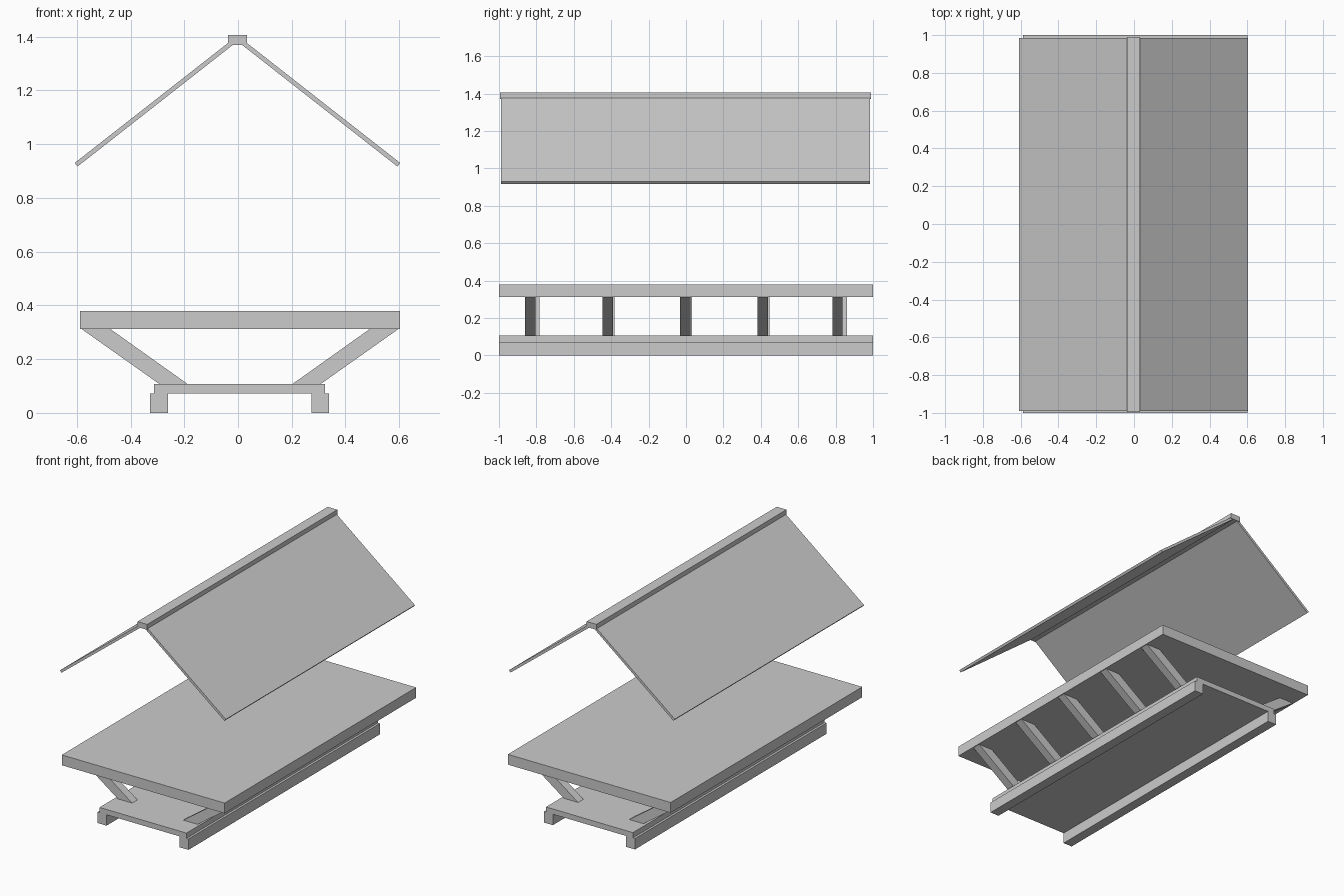
import bpy

if "Cube" in bpy.data.objects:
    bpy.data.objects.remove(bpy.data.objects["Cube"])


def extrude_profile(name, pts, y0, y1):
    """Extrude an (x, z) outline, listed counter-clockwise in the front view, along y."""
    n = len(pts)
    verts = [(x, y0, z) for x, z in pts] + [(x, y1, z) for x, z in pts]
    faces = [tuple(range(n)), tuple(reversed(range(n, 2 * n)))]
    faces += [(i, i + n, (i + 1) % n + n, (i + 1) % n) for i in range(n)]
    mesh = bpy.data.meshes.new(name)
    mesh.from_pydata(verts, [], faces)
    mesh.update()
    obj = bpy.data.objects.new(name, mesh)
    bpy.context.collection.objects.link(obj)
    return obj


def box(name, x0, x1, y0, y1, z0, z1):
    return extrude_profile(name, [(x0, z0), (x1, z0), (x1, z1), (x0, z1)], y0, y1)


def mirrored(pts, centre):
    """Mirror an outline about x = centre, keeping its winding."""
    return [(2 * centre - x, z) for x, z in reversed(pts)]


# Base: two runners under a thin lower deck
box("left_runner", -0.327, -0.261, -1, 1, 0, 0.072)
box("right_runner", 0.273, 0.338, -1, 1, 0, 0.072)
box("lower_deck", -0.312, 0.323, -1, 1, 0.072, 0.107)

# Thick upper deck
box("upper_deck", -0.588, 0.602, -1, 1, 0.312, 0.38)

# Slanted struts, five on each side, the two rows slightly staggered
strut = [(0.202, 0.107), (0.307, 0.107), (0.597, 0.312), (0.49, 0.312)]
for i, y in enumerate((-0.832, -0.418, -0.003, 0.411, 0.81), 1):
    extrude_profile(f"right_strut_{i}", strut, y - 0.028, y + 0.028)
    extrude_profile(f"left_strut_{i}", mirrored(strut, 0.0075), -y - 0.028, -y + 0.028)

# Roof: two thin sloping panels meeting a ridge beam
panel = [(0.593, 0.917), (0.604, 0.930), (0.025, 1.383), (0.0145, 1.370)]
extrude_profile("right_roof_panel", panel, -0.99, 0.985)
extrude_profile("left_roof_panel", mirrored(panel, -0.002), -0.99, 0.985)
box("ridge_beam", -0.038, 0.033, -0.995, 0.99, 1.37, 1.406)
